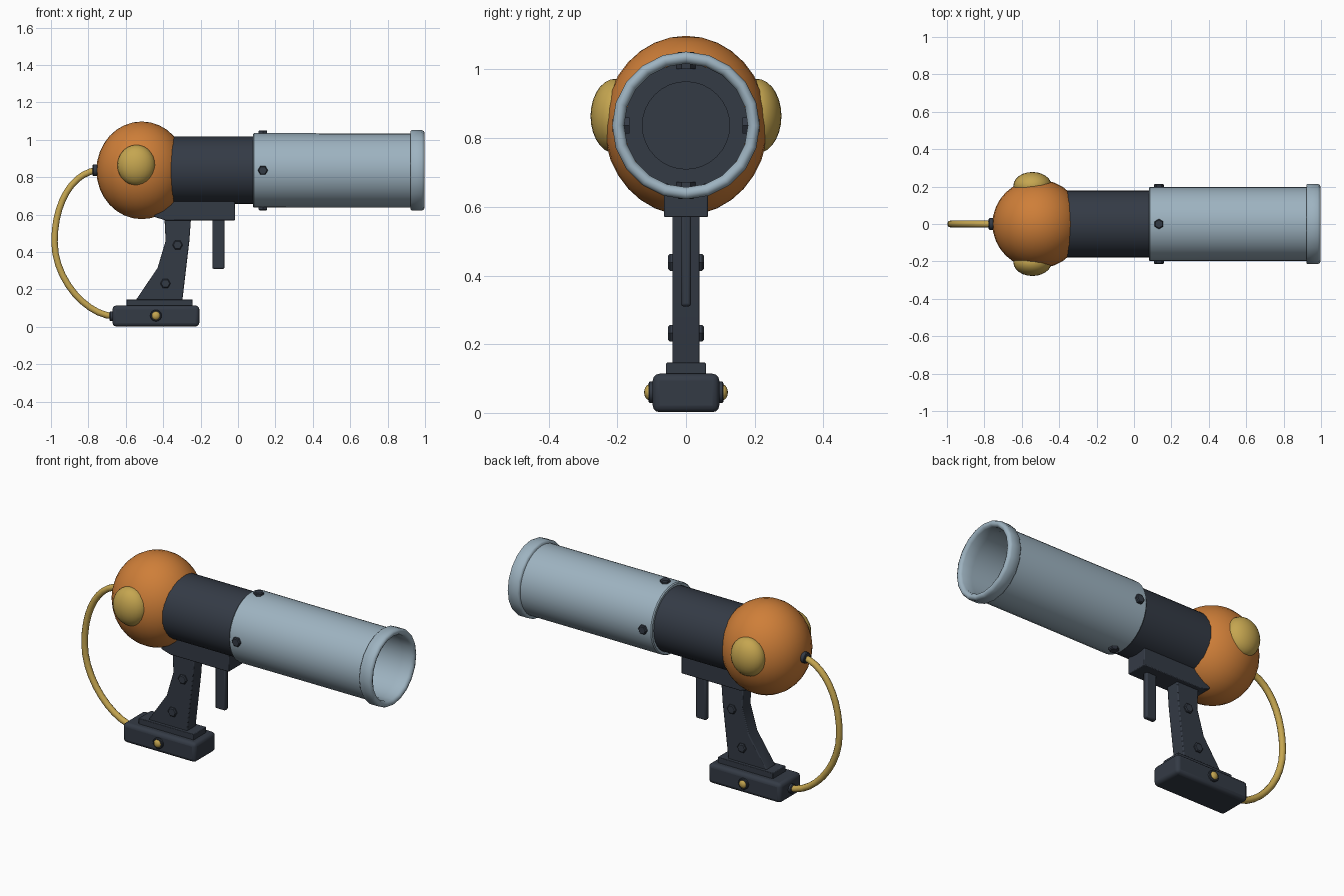
import bpy, bmesh
from math import sin, cos, pi, radians
from mathutils import Matrix, Vector

if "Cube" in bpy.data.objects:
    bpy.data.objects.remove(bpy.data.objects["Cube"])

AXIS_Z = 0.837  # height of the barrel axis


def material(name, rgb):
    m = bpy.data.materials.new(name)
    m.diffuse_color = (*rgb, 1)
    m.use_nodes = True
    m.node_tree.nodes["Principled BSDF"].inputs["Base Color"].default_value = m.diffuse_color
    return m


BLUE = material("blue_grey", (0.34, 0.45, 0.53))
DARK = material("dark_grey", (0.034, 0.043, 0.060))
ORANGE = material("orange", (0.62, 0.21, 0.04))
GOLD = material("gold", (0.56, 0.38, 0.08))


def finish(name, bm, mat, angle=35, bevel=0, segments=2):
    bmesh.ops.recalc_face_normals(bm, faces=bm.faces[:])
    me = bpy.data.meshes.new(name)
    bm.to_mesh(me)
    bm.free()
    ob = bpy.data.objects.new(name, me)
    bpy.context.collection.objects.link(ob)
    me.materials.append(mat)
    bpy.ops.object.select_all(action='DESELECT')
    ob.select_set(True)
    bpy.context.view_layer.objects.active = ob
    bpy.ops.object.shade_smooth_by_angle(angle=radians(angle))
    if bevel:
        mod = ob.modifiers.new("bevel", 'BEVEL')
        mod.width, mod.segments = bevel, segments
        mod.limit_method = 'ANGLE'
    return ob


def lathe(name, profile, mat, sides, origin=(0, 0, AXIS_Z), axis=(1, 0, 0), closed=False, angle=35):
    """Revolve (along, radius) points around an axis through origin."""
    bm = bmesh.new()
    rot = Vector((1, 0, 0)).rotation_difference(Vector(axis)).to_matrix()
    rings = []
    for a, r in profile:
        count = 1 if r == 0 else sides
        rings.append([bm.verts.new(Vector(origin) + rot @ Vector(
            (a, r * cos(2 * pi * i / sides), r * sin(2 * pi * i / sides)))) for i in range(count)])
    pairs = list(zip(rings, rings[1:])) + ([(rings[-1], rings[0])] if closed else [])
    for p, q in pairs:
        for i in range(sides):
            j = (i + 1) % sides
            loop = [p[i % len(p)], p[j % len(p)], q[j % len(q)], q[i % len(q)]]
            bm.faces.new(list(dict.fromkeys(loop)))
    return finish(name, bm, mat, angle)


def ellipsoid(name, centre, radii, mat, u=32, v=16):
    bm = bmesh.new()
    bmesh.ops.create_uvsphere(bm, u_segments=u, v_segments=v, radius=1,
                              matrix=Matrix.Translation(centre) @ Matrix.Diagonal((*radii, 1)))
    return finish(name, bm, mat, 60)


def box(name, lo, hi, mat, bevel=0.006, segments=2):
    lo, hi = Vector(lo), Vector(hi)
    bm = bmesh.new()
    bmesh.ops.create_cube(bm, size=1, matrix=Matrix.Translation((lo + hi) / 2)
                          @ Matrix.Diagonal((*(hi - lo), 1)))
    return finish(name, bm, mat, 35, bevel, segments)


def prism(name, outline, half, mat, bevel):
    """Extrude an (x, z) outline between -half and +half in y."""
    bm = bmesh.new()
    face = bm.faces.new([bm.verts.new((x, -half, z)) for x, z in outline])
    ext = bmesh.ops.extrude_face_region(bm, geom=[face])
    verts = [g for g in ext["geom"] if isinstance(g, bmesh.types.BMVert)]
    bmesh.ops.translate(bm, verts=verts, vec=(0, 2 * half, 0))
    return finish(name, bm, mat, 35, bevel)


def bolt(name, origin, axis, r, height):
    lathe(name, [(-0.03, 0), (-0.03, r), (height - 0.005, r), (height, r * 0.8), (height, 0)],
          DARK, 6, origin, axis)


# barrel sleeve with rounded muzzle ring
lathe("barrel", [(0.08, 0.181), (0.08, 0.194), (0.086, 0.199), (0.50, 0.198), (0.93, 0.198),
                 (0.93, 0.181), (0.50, 0.181)], BLUE, 32, closed=True)
lathe("muzzle_ring", [(0.921, 0.180), (0.921, 0.208), (0.929, 0.215), (0.982, 0.215),
                      (0.993, 0.210), (0.998, 0.199), (0.993, 0.187), (0.982, 0.180)],
      BLUE, 20, closed=True, angle=50)

# dark inner tube with a recessed end
lathe("inner_tube", [(-0.45, 0), (-0.45, 0.180), (0.13, 0.180), (0.13, 0.127), (0.06, 0.127),
                     (0.06, 0)], DARK, 32)

# rear reservoir and its side domes
ellipsoid("reservoir", (-0.515, 0, AXIS_Z), (0.242, 0.238, 0.261), ORANGE)
for side, s in (("front", -1), ("back", 1)):
    ellipsoid(side + "_side_dome", (-0.543, s * 0.205, 0.864), (0.102, 0.073, 0.109), GOLD, 24, 14)

# barrel bolts around the sleeve
for i in range(4):
    d = Vector((0, round(cos(i * pi / 2)), round(sin(i * pi / 2))))
    bolt(f"barrel_bolt_{i + 1}", Vector((0.133, 0, AXIS_Z)) + d * 0.195, d, 0.027, 0.019)

# mount, trigger and grip
prism("mount", [(-0.447, 0.70), (-0.447, 0.588), (-0.39, 0.57), (-0.015, 0.57), (-0.015, 0.668),
                (-0.10, 0.70)], 0.064, DARK, 0.004)
box("trigger", (-0.137, -0.015, 0.31), (-0.072, 0.015, 0.60), DARK, 0.008)
prism("grip", [(-0.394, 0.60), (-0.387, 0.46), (-0.43, 0.315), (-0.545, 0.145), (-0.545, 0.13),
               (-0.30, 0.13), (-0.297, 0.145), (-0.26, 0.46), (-0.25, 0.60)], 0.04, DARK, 0.005)

# base with its stepped plate
box("base_plate", (-0.596, -0.058, 0.10), (-0.243, 0.058, 0.146), DARK, 0.003)
box("base", (-0.671, -0.097, 0.002), (-0.207, 0.097, 0.114), DARK, 0.02, 3)

# grip bolts and base buttons on both sides
for side, s in (("front", -1), ("back", 1)):
    for n, (x, z) in enumerate(((-0.323, 0.438), (-0.388, 0.232))):
        bolt(f"{side}_grip_bolt_{n + 1}", (x, s * 0.04, z), (0, s, 0), 0.028, 0.012)
    lathe(side + "_button_ring", [(-0.02, 0), (-0.02, 0.031), (0.009, 0.031), (0.012, 0.027),
                                  (0.012, 0)], DARK, 16, (-0.439, s * 0.097, 0.06), (0, s, 0))
    ellipsoid(side + "_button", (-0.439, s * 0.106, 0.06), (0.023, 0.016, 0.023), GOLD, 16, 10)

# hose with a collar at each end
for name, x, z, r in (("upper_collar", -0.777, 0.838, 0.031), ("lower_collar", -0.687, 0.057, 0.026)):
    lathe(name, [(0, 0), (0, r - 0.004), (0.004, r), (0.04, r), (0.04, 0)], DARK, 12, (x, 0, z))

curve = bpy.data.curves.new("hose", 'CURVE')
curve.dimensions = '3D'
curve.bevel_depth = 0.018
curve.bevel_resolution = 3
curve.resolution_u = 10
curve.use_fill_caps = True
curve.materials.append(GOLD)
spline = curve.splines.new('BEZIER')
path = [((-0.75, 0.838), (-0.80, 0.838)), ((-0.981, 0.455), (-0.981, 0.245)),
        ((-0.66, 0.057), (-0.58, 0.057))]
befores = [(-0.70, 0.838), (-0.981, 0.665), (-0.80, 0.057)]
spline.bezier_points.add(len(path) - 1)
for p, (co, after), before in zip(spline.bezier_points, path, befores):
    p.handle_left_type = p.handle_right_type = 'FREE'
    p.co = (co[0], 0, co[1])
    p.handle_left = (before[0], 0, before[1])
    p.handle_right = (after[0], 0, after[1])
spline.bezier_points[0].handle_right = (-0.885, 0, 0.825)
bpy.context.collection.objects.link(bpy.data.objects.new("hose", curve))
